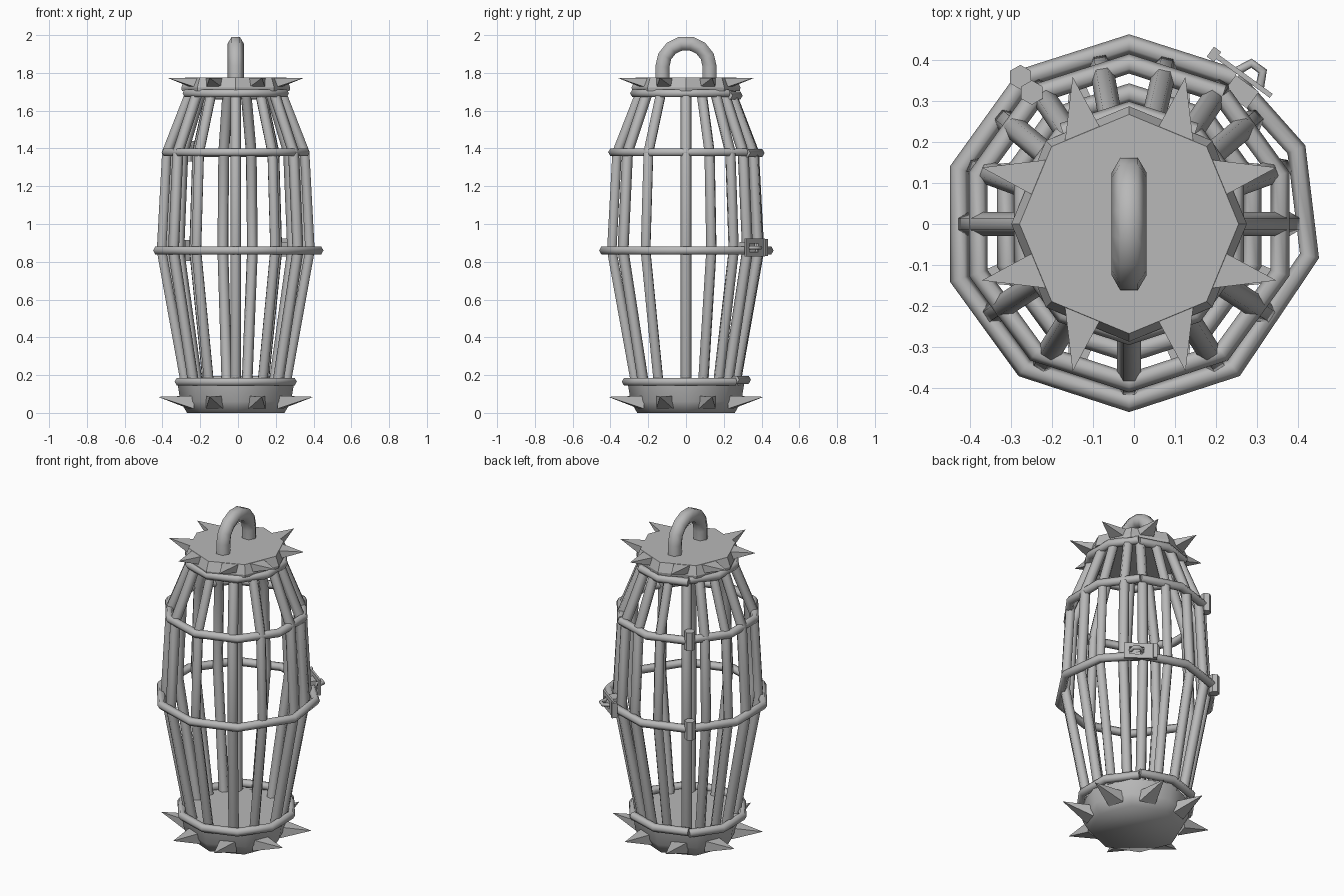
import bpy, bmesh, math
from mathutils import Vector, Matrix

if "Cube" in bpy.data.objects:
    bpy.data.objects.remove(bpy.data.objects["Cube"], do_unlink=True)

iron = bpy.data.materials.new("grey_iron")
iron.use_nodes = True
GREY = (0.48, 0.48, 0.48, 1)
iron.diffuse_color = GREY
iron.node_tree.nodes["Principled BSDF"].inputs["Base Color"].default_value = GREY

AXIS = Vector((-.012, 0, 0))  # the cage axis sits slightly off centre


def polar(r, deg, z):
    a = math.radians(deg)
    return AXIS + Vector((r * math.cos(a), r * math.sin(a), z))


def add_mesh(name, bm, smooth=None):
    bmesh.ops.recalc_face_normals(bm, faces=bm.faces)
    me = bpy.data.meshes.new(name)
    bm.to_mesh(me)
    bm.free()
    me.materials.append(iron)
    ob = bpy.data.objects.new(name, me)
    bpy.context.collection.objects.link(ob)
    if smooth:
        bpy.ops.object.select_all(action='DESELECT')
        ob.select_set(True)
        bpy.context.view_layer.objects.active = ob
        bpy.ops.object.shade_smooth_by_angle(angle=math.radians(smooth))


def tube(name, points, radius):
    """Six-sided smooth tube along a path."""
    cu = bpy.data.curves.new(name, 'CURVE')
    cu.dimensions = '3D'
    cu.bevel_depth = radius
    cu.bevel_resolution = 1
    cu.use_fill_caps = True
    sp = cu.splines.new('POLY')
    sp.points.add(len(points) - 1)
    for p, co in zip(sp.points, points):
        p.co = (*co, 1)
    sp.use_smooth = True
    cu.materials.append(iron)
    ob = bpy.data.objects.new(name, cu)
    bpy.context.collection.objects.link(ob)
    bpy.ops.object.select_all(action='DESELECT')
    ob.select_set(True)
    bpy.context.view_layer.objects.active = ob
    bpy.ops.object.convert(target='MESH')


def lathe(name, profile, sides, smooth=None):
    """Closed drum from (radius, z) pairs, capped at both ends."""
    bm = bmesh.new()
    rows = [[bm.verts.new(polar(r, 360 * i / sides, z)) for i in range(sides)]
            for r, z in profile]
    for a, b in zip(rows, rows[1:]):
        for i in range(sides):
            j = (i + 1) % sides
            bm.faces.new((a[i], a[j], b[j], b[i]))
    bm.faces.new(rows[0])
    bm.faces.new(rows[-1])
    add_mesh(name, bm, smooth)


def spikes(name, r_base, r_tip, z_low, z_high, z_tip):
    """Two four-sided spikes towards each of the four sides."""
    bm = bmesh.new()
    for k in range(4):
        rot = Matrix.Translation(AXIS) @ Matrix.Rotation(math.radians(90 * k), 4, 'Z')
        for side in (-1, 1):
            base = [bm.verts.new(rot @ Vector((r_base - .3 * side * y, side * .112 + y, z)))
                    for y, z in ((-.045, z_low), (.045, z_low), (.045, z_high), (-.045, z_high))]
            tip = bm.verts.new(rot @ Vector((r_tip, side * .138, z_tip)))
            bm.faces.new(base)
            for i in range(4):
                bm.faces.new((base[i], base[(i + 1) % 4], tip))
    add_mesh(name, bm)


# Base drum and top plate with their spikes
lathe("base_drum", [(.258, 0), (.293, .06), (.308, .155)], 8, 70)
lathe("top_plate", [(.285, 1.705), (.288, 1.722), (.268, 1.776)], 8)
spikes("base_spikes", .235, .412, .022, .09, .085)
spikes("top_spikes", .215, .36, 1.72, 1.774, 1.773)

# Hanging loop
arch = [AXIS + Vector((0, .125 * math.cos(t * math.pi / 7), 1.833 + .125 * math.sin(t * math.pi / 7)))
        for t in range(8)]
legs = [AXIS + Vector((0, y, 1.74)) for y in (.125, -.125)]
tube("hanging_loop", [legs[0], *arch, legs[1]], .043)

# Hoops, each split into a fixed part and a door part
for label, r, z, shift in (("base", .316, .165, .01), ("middle", .436, .86, 0),
                           ("upper", .388, 1.38, -.004), ("top", .272, 1.692, -.012)):
    fixed = [polar(r, a, z) for a in (54, 18, -18, -54, -90, -126, -162, -198, -234)]
    if label == "middle":  # bent out of true on the latch side
        fixed[1:3] = [polar(r + .012, a, z) for a in (24, -10)]
    tube(label + "_hoop", fixed, .024)
    tube(label + "_door_hoop", [polar(r + .004, a, z + shift) for a in (126, 90, 54)], .024)

# Upright bars bowing out to the middle hoop
bars = [-147, -122, -90, -58, -33, 0, 20, 40, 140, 160, 180]
door_bars = [56, 77, 100, 124]
for prefix, angles in (("bar", bars), ("door_bar", door_bars)):
    for i, a in enumerate(angles):
        path = [polar(r, a, z) for r, z in
                ((.265, .15), (.393, .86), (.365, 1.38), (.232, 1.72))]
        tube(f"{prefix}_{i + 1}", path, .029)

# Hinge barrels
for label, r, z in (("lower", .447, .86), ("upper", .4, 1.385)):
    bm = bmesh.new()
    bmesh.ops.create_cone(bm, cap_ends=True, segments=6, radius1=.03, radius2=.03, depth=.11,
                          matrix=Matrix.Translation(polar(r, 126.5, z)))
    add_mesh(label + "_hinge", bm)

# Latch: local x is outward, y is along the hoop
latch = Matrix.Translation(polar(.458, 52.5, .875)) @ Matrix.Rotation(math.radians(54), 4, 'Z')


def latch_boxes(name, boxes):
    bm = bmesh.new()
    for centre, size in boxes:
        bmesh.ops.create_cube(bm, size=1, matrix=latch @ Matrix.Translation(centre)
                              @ Matrix.Diagonal((*size, 1)))
    add_mesh(name, bm)


latch_boxes("latch_plate", [((0, 0, .035), (.012, .17, .025)), ((0, 0, -.035), (.012, .17, .025)),
                            ((0, .055, 0), (.012, .06, .045)), ((0, -.07, 0), (.012, .03, .045))])
latch_boxes("latch_block", [((-.035, -.02, 0), (.05, .07, .06))])
latch_boxes("latch_pin", [((0, .088, 0), (.03, .022, .09))])
staple = [latch @ Vector((.042 * math.sin(math.pi * k / 3), -.016 + .034 * math.cos(math.pi * k / 3), 0))
          for k in range(4)]
tube("latch_staple", staple, .011)
